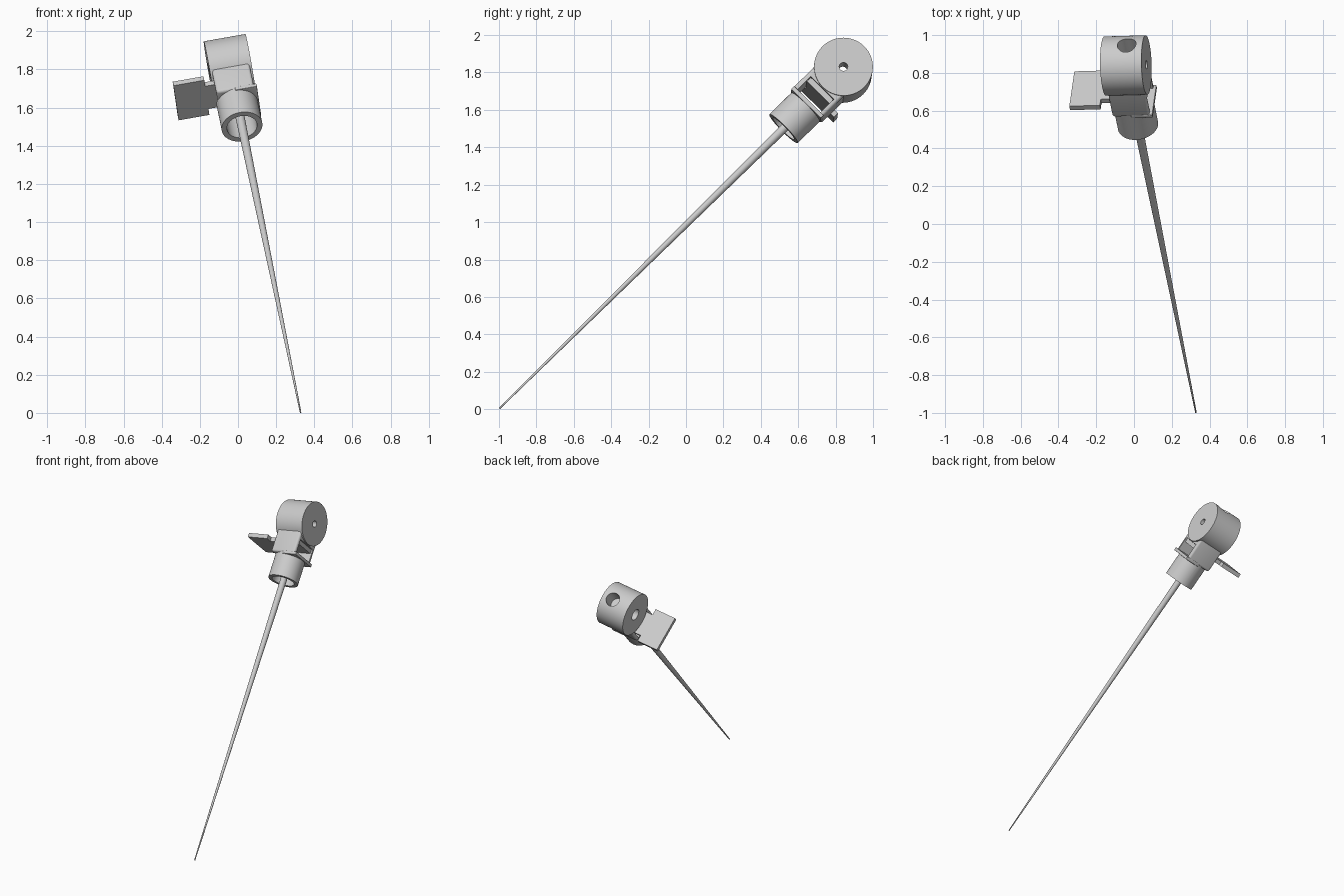
import bpy, math
from mathutils import Vector, Matrix

if "Cube" in bpy.data.objects:
    bpy.data.objects.remove(bpy.data.objects["Cube"])

# Local frame: X = drum axle, Y = across, Z = along the rod; origin = drum centre
TIP = Vector((0.328, -0.998, 0.003))
CENTRE = Vector((-0.043, 0.839, 1.812))
d = (CENTRE - TIP).normalized()
a = Vector((0.98, 0.03, 0.175))
a = (a - d * a.dot(d)).normalized()
n = d.cross(a)
FRAME = Matrix.Translation(CENTRE) @ Matrix((a, n, d)).transposed().to_4x4()
LENGTH = (CENTRE - TIP).length


def finish(name, local):
    ob = bpy.context.object
    ob.name = name
    ob.matrix_world = FRAME @ local
    return ob


def cyl(name, r, z0, z1, r2=None, along_x=False, offset=(0, 0, 0), sides=64):
    bpy.ops.mesh.primitive_cone_add(vertices=sides, radius1=r, radius2=r if r2 is None else r2,
                                    depth=z1 - z0)
    local = Matrix.Translation((0, 0, (z0 + z1) / 2))
    if along_x:
        local = Matrix.Rotation(math.pi / 2, 4, 'Y') @ local
    return finish(name, Matrix.Translation(offset) @ local)


def box(name, x, y, z, bevel=0):
    bpy.ops.mesh.primitive_cube_add(size=1)
    ob = bpy.context.object
    size = [q[1] - q[0] for q in (x, y, z)]
    ob.data.transform(Matrix.Diagonal((*size, 1)))
    if bevel:
        m = ob.modifiers.new("bevel", 'BEVEL')
        m.width, m.segments = bevel, 4
        bpy.ops.object.modifier_apply(modifier=m.name)
    return finish(name, Matrix.Translation([sum(q) / 2 for q in (x, y, z)]))


def combine(target, others, op):
    bpy.context.view_layer.objects.active = target
    for o in others:
        m = target.modifiers.new("bool", 'BOOLEAN')
        m.operation, m.object, m.solver = op, o, 'EXACT'
        bpy.ops.object.modifier_apply(modifier=m.name)
        bpy.data.objects.remove(o)


def smooth(ob):
    bpy.ops.object.select_all(action='DESELECT')
    ob.select_set(True)
    bpy.context.view_layer.objects.active = ob
    bpy.ops.object.shade_smooth_by_angle(angle=math.radians(30))


# Head: drum, square neck, slot lip and round socket joined into one casting
head = cyl("head", 0.157, -0.111, 0.111, along_x=True, sides=96)
combine(head, [
    box("neck", (-0.1, 0.1), (-0.112, 0.112), (-0.275, -0.04), 0.015),
    box("slot_lip", (0.0, 0.115), (-0.112, 0.112), (-0.285, -0.262), 0.004),
    cyl("socket", 0.108, -0.45, -0.23),
], 'UNION')

# Axle holes, top hole, socket bore and the slot through the neck
combine(head, [
    cyl("small_axle_hole", 0.023, -0.05, 0.2, along_x=True, sides=32),
    cyl("large_axle_hole", 0.042, -0.2, -0.02, along_x=True, sides=32),
    cyl("top_hole", 0.05, 0.04, 0.3, offset=(0.027, 0, 0), sides=48),
    cyl("socket_bore", 0.08, -0.5, -0.29),
    box("slot", (-0.2, 0.2), (-0.087, 0.087), (-0.262, -0.16)),
], 'DIFFERENCE')
smooth(head)

# Sliding shutter: wide grip outside, narrower tongue in the slot
shutter = box("shutter", (-0.314, -0.15), (-0.13, 0.13), (-0.192, -0.162))
combine(shutter, [box("tongue", (-0.2, 0.09), (-0.085, 0.085), (-0.192, -0.162))], 'UNION')

# Long tapered rod ending inside the socket
rod = cyl("rod", 0.004, -LENGTH, -0.262, r2=0.025, sides=32)
smooth(rod)
